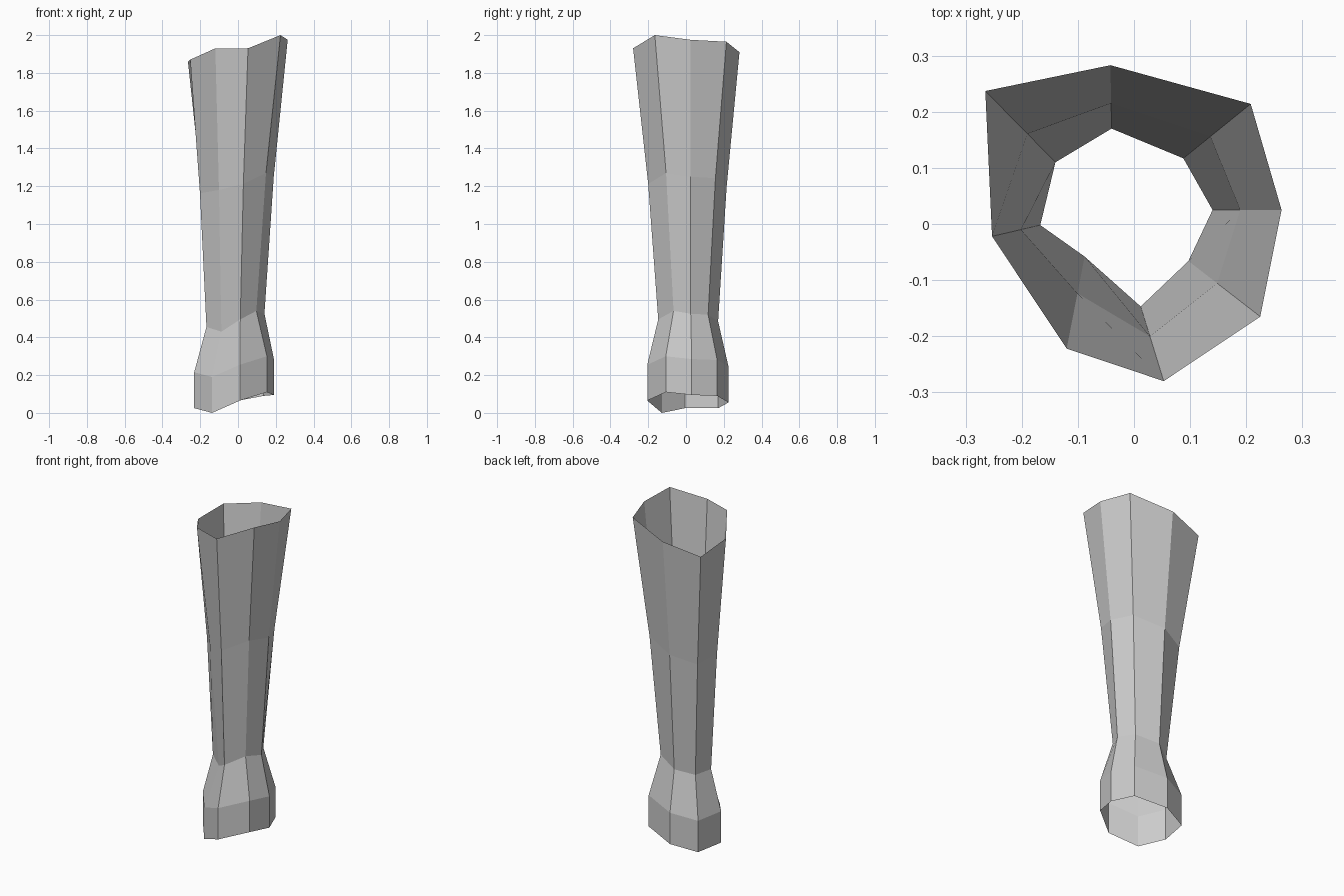
import bpy
import bmesh
from mathutils import Vector

# Remove the default object only
default_cube = bpy.data.objects.get("Cube")
if default_cube:
    bpy.data.objects.remove(default_cube, do_unlink=True)


def make_material(name, colour):
    material = bpy.data.materials.new(name)
    material.use_nodes = True
    material.diffuse_color = colour
    shader = next(n for n in material.node_tree.nodes if n.type == "BSDF_PRINCIPLED")
    shader.inputs["Base Color"].default_value = colour
    return material


def lifted(ring, height):
    """Copy a ring straight upwards."""
    return [point + Vector((0, 0, height)) for point in ring]


def build_tube(name, rings, material):
    """Skin a stack of rings with flat quads, leaving both ends open."""
    bm = bmesh.new()
    loops = [[bm.verts.new(point) for point in ring] for ring in rings]
    for lower, upper in zip(loops, loops[1:]):
        count = len(lower)
        for i in range(count):
            j = (i + 1) % count
            bm.faces.new((lower[i], lower[j], upper[j], upper[i]))
    bm.normal_update()
    mesh = bpy.data.meshes.new(name)
    bm.to_mesh(mesh)
    bm.free()
    mesh.materials.append(material)
    obj = bpy.data.objects.new(name, mesh)
    bpy.context.collection.objects.link(obj)
    return obj


# Slanted lower rim, counter-clockwise from the right side
cuff_rim = [Vector(p) for p in (
    (-.232, -.005, .025), (-.137, -.128, 0), (.01, -.205, .065), (.153, -.107, .11),
    (.19, .03, .095), (.135, .165, .09), (-.05, .225, .055), (-.2, .17, .025))]

# Narrow waist, following the slant of the rim
waist_outline = ((-.167, -.002), (-.088, -.058), (.012, -.147), (.097, -.066),
                 (.14, .025), (.088, .117), (-.04, .17), (-.14, .11))
waist = [Vector((x, y, rim.z + .43)) for (x, y), rim in zip(waist_outline, cuff_rim)]

# Flared upper rim
top_rim = [Vector(p) for p in (
    (-.253, -.022, 1.87), (-.12, -.222, 1.93), (.053, -.28, 1.93), (.225, -.165, 2),
    (.263, .025, 1.975), (.208, .214, 1.965), (-.042, .283, 1.91), (-.265, .237, 1.86))]

# Middle of the shaft, slightly narrower than a straight taper
middle = []
for low, high in zip(waist, top_rim):
    point = low.lerp(high, .4)
    point.z = (low.z + high.z) / 2
    middle.append(point)

grey = make_material("plain grey", (.6, .6, .6, 1))
build_tube("flared_sleeve", [cuff_rim, lifted(cuff_rim, .19), waist, middle, top_rim], grey)
